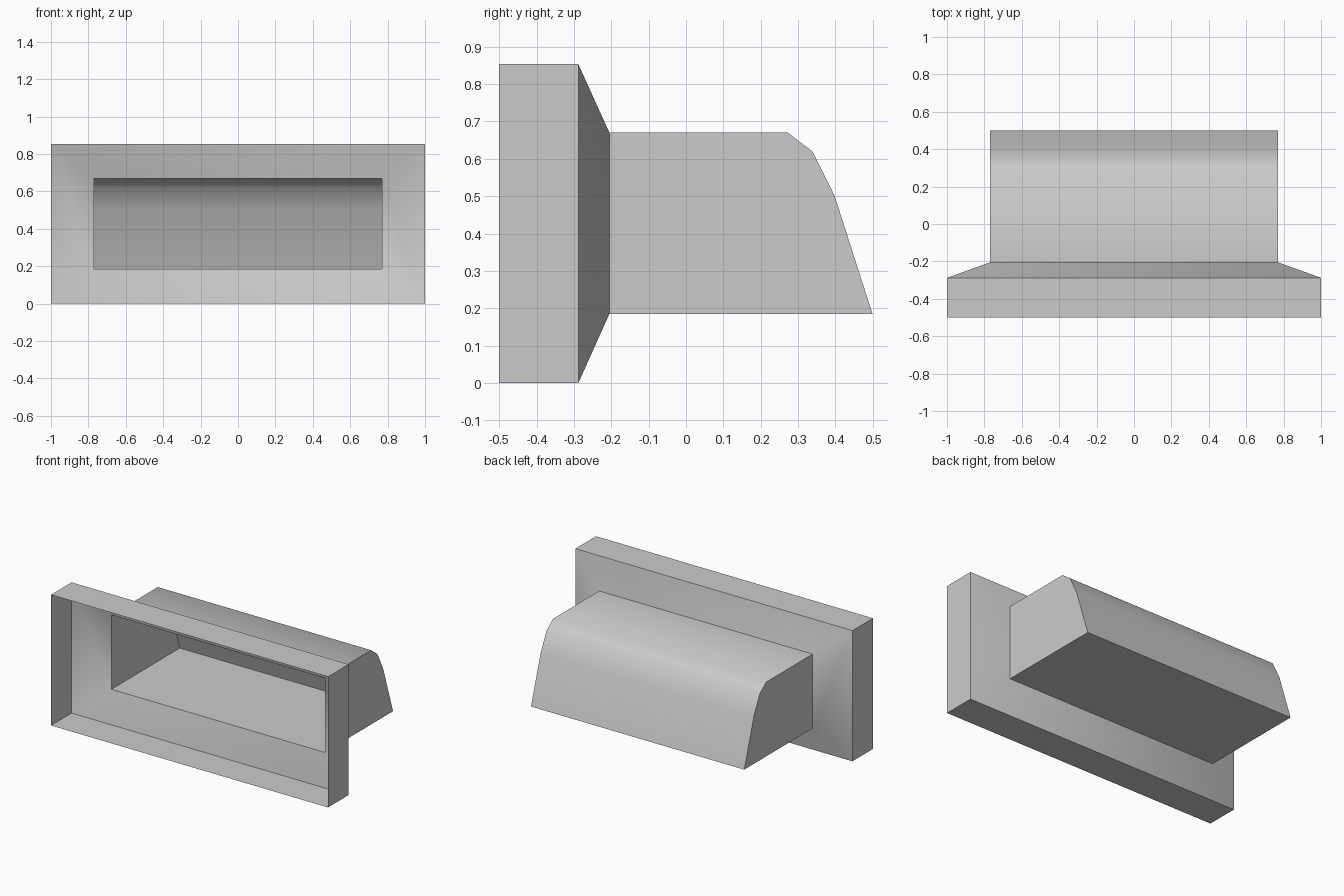
import bpy, bmesh, math

old = bpy.data.objects.get("Cube")
if old:
    bpy.data.objects.remove(old, do_unlink=True)

grey = bpy.data.materials.new("plain grey")
grey.use_nodes = True
colour = (0.6, 0.6, 0.6, 1)
grey.diffuse_color = colour
grey.node_tree.nodes["Principled BSDF"].inputs["Base Color"].default_value = colour


def finish(name, bm):
    """Turn a bmesh into an object with smooth curves and crisp corners."""
    mesh = bpy.data.meshes.new(name)
    bm.to_mesh(mesh)
    bm.free()
    mesh.materials.append(grey)
    obj = bpy.data.objects.new(name, mesh)
    bpy.context.collection.objects.link(obj)
    bpy.ops.object.select_all(action="DESELECT")
    obj.select_set(True)
    bpy.context.view_layer.objects.active = obj
    bpy.ops.object.shade_smooth_by_angle(angle=math.radians(42))
    return obj


def bridge(bm, a, b, closed):
    """Join two rows of vertices with quads."""
    for i in range(len(a) if closed else len(a) - 1):
        j = (i + 1) % len(a)
        bm.faces.new((a[i], a[j], b[j], b[i]))


LIP_Y, SEAM_Y = -0.288, -0.205
HALF, LOW, HIGH = 0.77, 0.185, 0.67

# Mounting frame: open rectangular band, then a funnel narrowing to the scoop
bm = bmesh.new()
rings = []
for y, half, low, high in ((-0.5, 1, 0, 0.853),
                           (LIP_Y, 1, 0, 0.853),
                           (SEAM_Y, HALF, LOW, HIGH)):
    corners = ((-half, low), (half, low), (half, high), (-half, high))
    rings.append([bm.verts.new((x, y, z)) for x, z in corners])
for a, b in zip(rings, rings[1:]):
    bridge(bm, a, b, True)
finish("mounting_frame", bm)

# Scoop: side profile swept across the width, left open towards the frame
profile = ((SEAM_Y, HIGH), (0.272, HIGH), (0.338, 0.62),
           (0.398, 0.5), (0.499, LOW), (SEAM_Y, LOW))
bm = bmesh.new()
right, left = ([bm.verts.new((x, y, z)) for y, z in profile]
               for x in (-HALF, HALF))
bridge(bm, right, left, False)
bm.faces.new(left)
bm.faces.new(right[::-1])
bmesh.ops.recalc_face_normals(bm, faces=bm.faces[:])
finish("scoop_body", bm)
